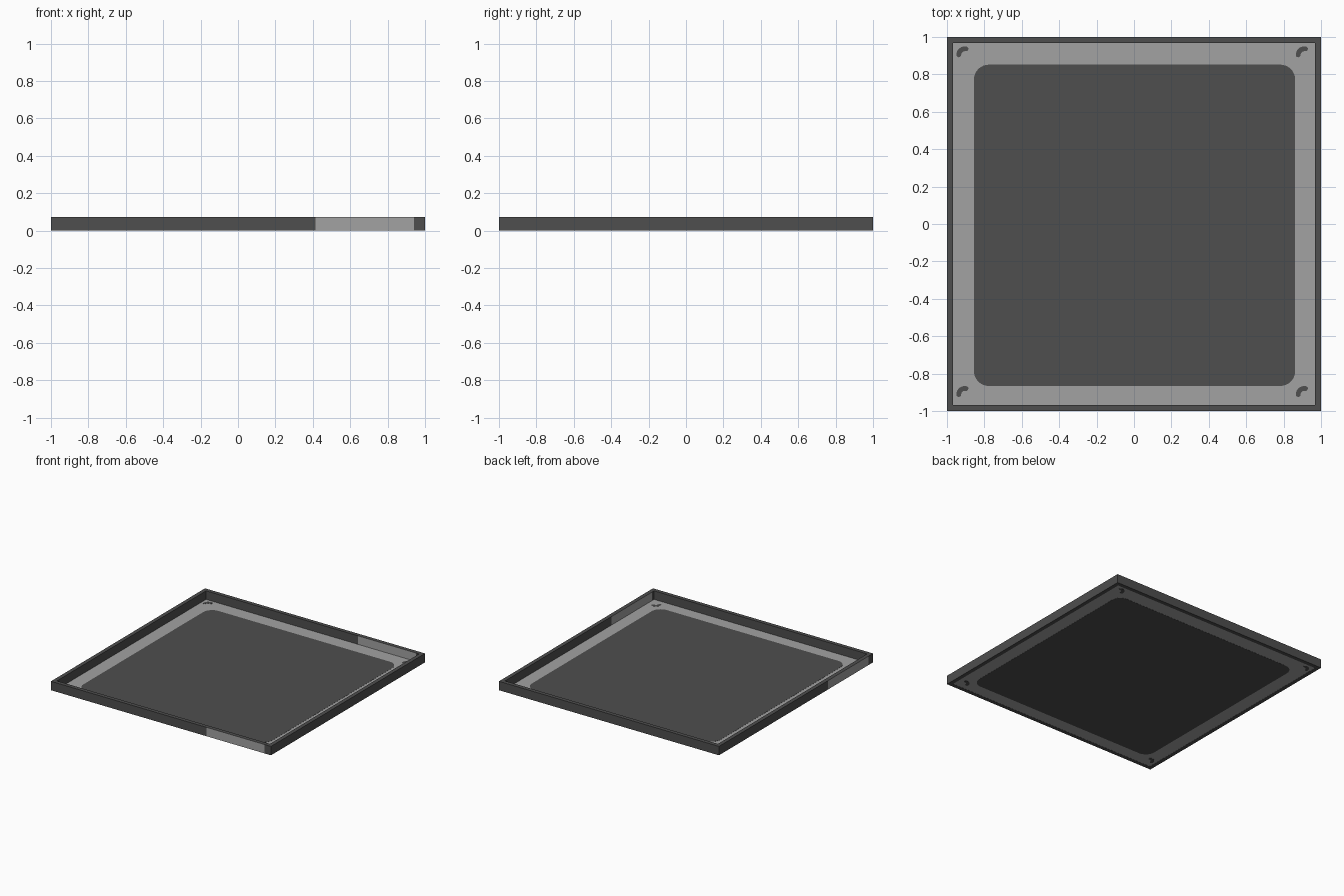
import bpy, bmesh, math
from mathutils import Vector

if "Cube" in bpy.data.objects:
    bpy.data.objects.remove(bpy.data.objects["Cube"])

H = 0.073      # rim height
INNER = 0.968  # half width inside the rim


def material(name, v):
    m = bpy.data.materials.new(name)
    m.diffuse_color = (v, v, v, 1)
    m.use_nodes = True
    m.node_tree.nodes["Principled BSDF"].inputs["Base Color"].default_value = m.diffuse_color
    return m


dark = material("dark grey", 0.077)
light = material("light grey", 0.36)


def finish(bm, name, mats):
    bmesh.ops.recalc_face_normals(bm, faces=bm.faces)
    me = bpy.data.meshes.new(name)
    bm.to_mesh(me)
    bm.free()
    for m in mats:
        me.materials.append(m)
    ob = bpy.data.objects.new(name, me)
    bpy.context.collection.objects.link(ob)
    return ob


def plate(name, outline, z0, z1, mat):
    """Extrude a flat outline into a thin plate."""
    bm = bmesh.new()
    f = bm.faces.new([bm.verts.new((x, y, z0)) for x, y in outline])
    r = bmesh.ops.extrude_face_region(bm, geom=[f], use_keep_orig=True)
    vs = [v for v in r["geom"] if isinstance(v, bmesh.types.BMVert)]
    bmesh.ops.translate(bm, verts=vs, vec=(0, 0, z1 - z0))
    return finish(bm, name, [mat])


def square(h):
    return [(-h, -h), (h, -h), (h, h), (-h, h)]


def rounded_square(cx, cy, h, r, n=8):
    pts = []
    for k, (sx, sy) in enumerate([(1, 1), (-1, 1), (-1, -1), (1, -1)]):
        for i in range(n + 1):
            a = math.pi / 2 * (k + i / n)
            pts.append((cx + sx * (h - r) + r * math.cos(a),
                        cy + sy * (h - r) + r * math.sin(a)))
    return pts


def hook(cx, cy, r=0.033, w=0.013, n=8):
    """Curved slot with rounded ends: a quarter arc of half width w."""
    a0, a1 = math.radians(80), math.radians(180)
    arc = lambda rad, a: (cx + rad * math.cos(a), cy + rad * math.sin(a))
    pts = [arc(r + w, a0 + (a1 - a0) * i / n) for i in range(n + 1)]
    e = arc(r, a1)
    pts += [(e[0] + w * math.cos(a1 + math.pi * i / 6),
             e[1] + w * math.sin(a1 + math.pi * i / 6)) for i in range(1, 6)]
    pts += [arc(r - w, a1 + (a0 - a1) * i / n) for i in range(n + 1)]
    e = arc(r, a0)
    pts += [(e[0] + w * math.cos(a0 + math.pi + math.pi * i / 6),
             e[1] + w * math.sin(a0 + math.pi + math.pi * i / 6)) for i in range(1, 6)]
    return pts


# Rim: square frame, cut so the light patches are real faces
bm = bmesh.new()
rings = [[bm.verts.new((x, y, z)) for x, y in square(h)]
         for h, z in ((1, 0), (1, H), (INNER, H), (INNER, 0))]
for k in range(4):
    a, b = rings[k], rings[(k + 1) % 4]
    for i in range(4):
        j = (i + 1) % 4
        bm.faces.new((a[i], a[j], b[j], b[i]))
bmesh.ops.recalc_face_normals(bm, faces=bm.faces)
for axis, sign in (((1, 0, 0), 1), ((0, 1, 0), -1)):
    for d in (0.415, 0.94):
        bmesh.ops.bisect_plane(bm, geom=bm.verts[:] + bm.edges[:] + bm.faces[:],
                               plane_co=Vector(axis) * d * sign, plane_no=axis)
bm.normal_update()
for f in bm.faces:
    c, n = f.calc_center_median(), f.normal
    if (n.y < -0.9 and 0.415 < c.x < 0.94) or (n.x < -0.9 and -0.94 < c.y < -0.415):
        f.material_index = 1
finish(bm, "rim", [dark, light])

# Floor sheet and the dark rounded panel, visible from both sides
plate("floor", square(INNER), 0.001, 0.003, light)
plate("centre_panel", rounded_square(0.003, -0.007, 0.859, 0.08), 0.0, 0.004, dark)

# Curved slots in the corners
for x in (-0.904, 0.911):
    for y in (0.904, -0.912):
        plate("corner_slot", hook(x, y), 0.0, 0.004, dark)
